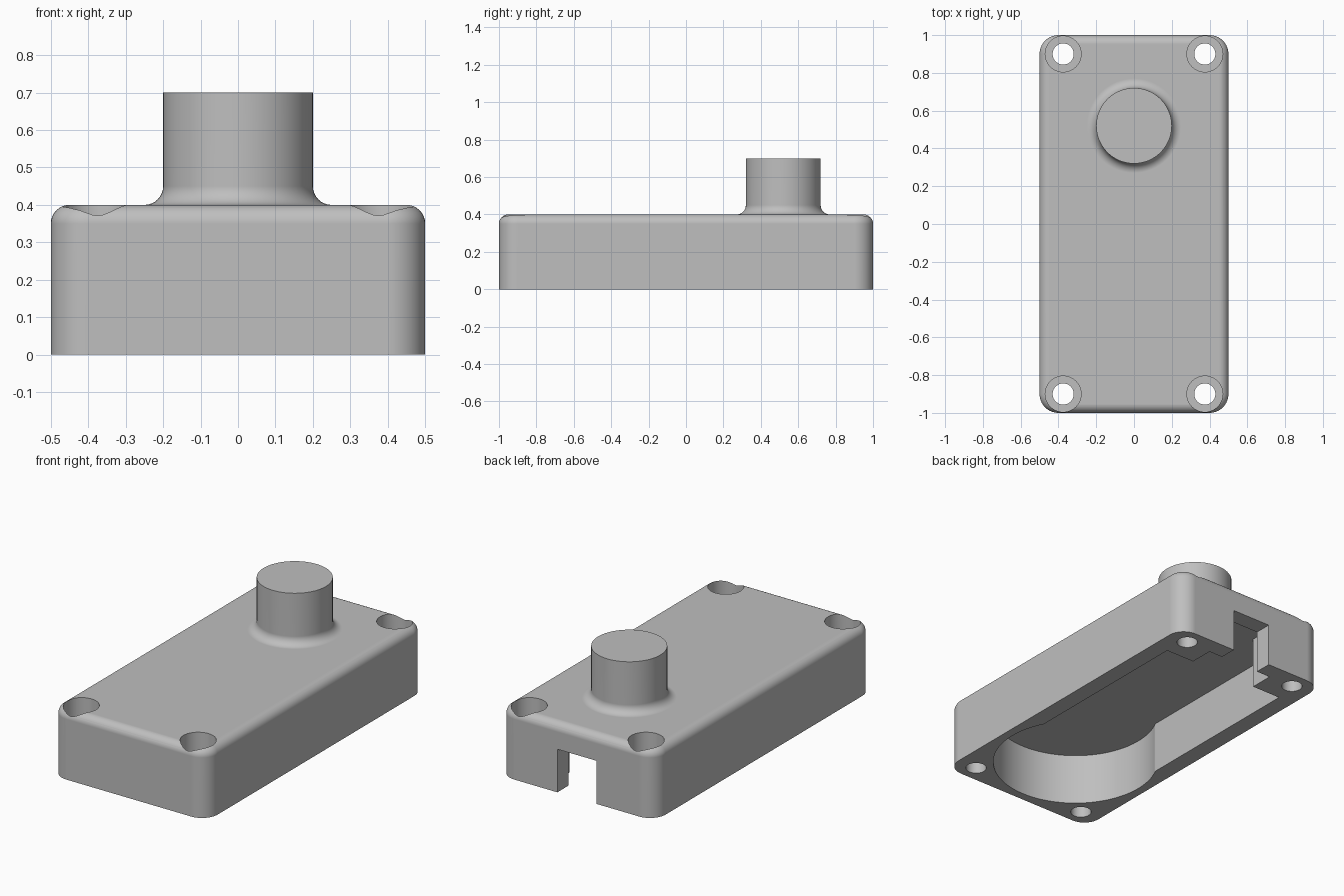
import bpy, bmesh, math

cube = bpy.data.objects.get("Cube")
if cube:
    bpy.data.objects.remove(cube, do_unlink=True)

grey = bpy.data.materials.new("plain_grey")
grey.use_nodes = True
colour = (0.52, 0.52, 0.52, 1.0)
grey.diffuse_color = colour
grey.node_tree.nodes["Principled BSDF"].inputs["Base Color"].default_value = colour


def loft(name, rings):
    """Skin a stack of equal-sized point rings and cap both ends."""
    bm = bmesh.new()
    loops = [[bm.verts.new(p) for p in ring] for ring in rings]
    n = len(loops[0])
    for a, b in zip(loops, loops[1:]):
        for i in range(n):
            j = (i + 1) % n
            bm.faces.new((a[i], a[j], b[j], b[i]))
    bm.faces.new(loops[0])
    bm.faces.new(loops[-1])
    bmesh.ops.recalc_face_normals(bm, faces=bm.faces)
    mesh = bpy.data.meshes.new(name)
    bm.to_mesh(mesh)
    bm.free()
    mesh.materials.append(grey)
    obj = bpy.data.objects.new(name, mesh)
    bpy.context.collection.objects.link(obj)
    return obj


def arc(cx, cy, r, start, end, steps):
    """Points on an arc, angles in degrees."""
    angles = [math.radians(start + (end - start) * i / steps) for i in range(steps + 1)]
    return [(cx + r * math.cos(a), cy + r * math.sin(a)) for a in angles]


def lathe(name, cx, cy, profile, sides=64):
    """Round part from (radius, height) pairs."""
    return loft(name, [[(x, y, z) for x, y in arc(cx, cy, r, 0, 360, sides)[:-1]]
                       for r, z in profile])


def prism(name, outline, z0, z1):
    return loft(name, [[(x, y, z) for x, y in outline] for z in (z0, z1)])


def rounded_rect(inset, z):
    pts = []
    for sx, sy, start in ((1, 1, 0), (-1, 1, 90), (-1, -1, 180), (1, -1, 270)):
        pts += arc(sx * 0.4, sy * 0.9, 0.1 - inset, start, start + 90, 10)
    return [(x, y, z) for x, y in pts]


def combine(target, tool, operation):
    mod = target.modifiers.new(operation.lower(), 'BOOLEAN')
    mod.operation = operation
    mod.solver = 'EXACT'
    mod.object = tool
    tool.hide_render = True
    bpy.context.view_layer.objects.active = target
    bpy.ops.object.modifier_apply(modifier=mod.name)
    bpy.data.objects.remove(tool, do_unlink=True)


# Housing block with rounded corners and a rounded top edge
FILLET = 0.05
rings = [rounded_rect(0, 0)]
for x, z in arc(0, 0, FILLET, 0, 90, 8):
    rings.append(rounded_rect(FILLET - x, 0.35 + z))
housing = loft("housing", rings)

# Round boss with a flared base
flare = [(r, z) for r, z in arc(0.25, 0.45, 0.05, 270, 180, 8)]
boss = lathe("boss", 0, 0.52, [(0.25, 0.33)] + flare + [(0.2, 0.7)])
combine(housing, boss, 'UNION')

# Underside cavity: round front bay, long channel and stepped rear pocket
edge = math.degrees(math.atan2(0.206, 0.4))
half = arc(0, -0.5, 0.45, -90, edge, 36)
half += [(0.4, 0.76), (0.215, 0.76), (0.215, 0.9)]
outline = half + [(-x, y) for x, y in reversed(half[1:])]
combine(housing, prism("cavity_cutter", outline, -0.1, 0.3), 'DIFFERENCE')

# Opening through the back wall
slot = [(-0.125, 0.85), (0.125, 0.85), (0.125, 1.1), (-0.125, 1.1)]
combine(housing, prism("slot_cutter", slot, -0.2, 0.25), 'DIFFERENCE')

# Counterbored screw holes in the four corners
for sx in (-1, 1):
    for sy in (-1, 1):
        hole = lathe("screw_hole_cutter", sx * 0.375, sy * 0.9,
                     [(0.056, -0.1), (0.056, 0.2), (0.095, 0.2), (0.095, 0.5)], 48)
        combine(housing, hole, 'DIFFERENCE')

# Smooth curved surfaces, keep hard edges sharp
bpy.ops.object.select_all(action='DESELECT')
housing.select_set(True)
bpy.context.view_layer.objects.active = housing
bpy.ops.object.shade_smooth_by_angle(angle=math.radians(30))
weighted = housing.modifiers.new("even_shading", 'WEIGHTED_NORMAL')
weighted.keep_sharp = True
